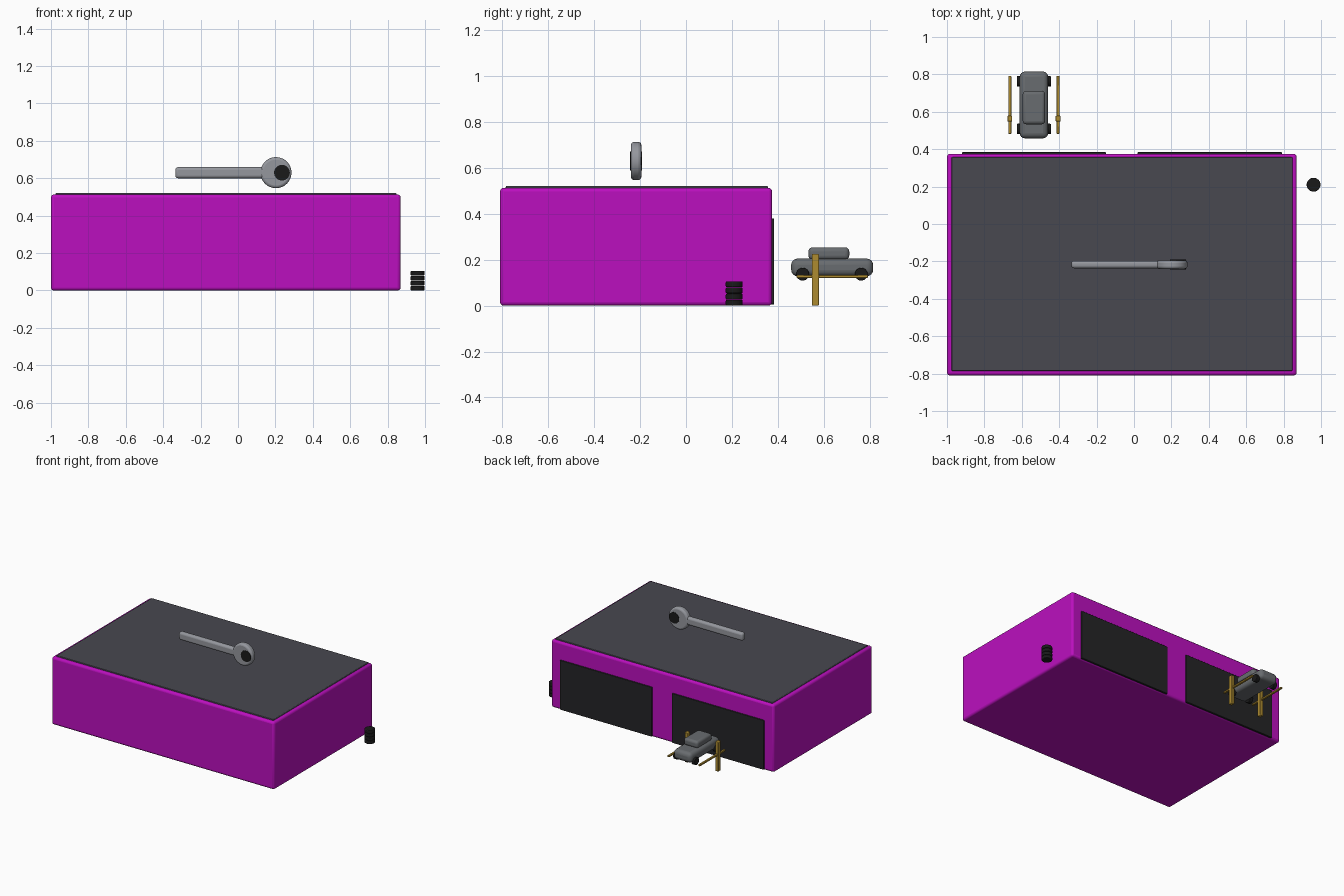
import bpy
from math import pi, radians

if "Cube" in bpy.data.objects:
    bpy.data.objects.remove(bpy.data.objects["Cube"])


def material(name, rgb):
    m = bpy.data.materials.new(name)
    m.diffuse_color = (*rgb, 1)
    m.use_nodes = True
    m.node_tree.nodes["Principled BSDF"].inputs["Base Color"].default_value = m.diffuse_color
    return m


PURPLE = material("purple_wall", (0.50, 0.005, 0.52))
ROOF = material("roof_grey", (0.065, 0.065, 0.08))
DARK = material("dark_door", (0.018, 0.018, 0.02))
RUBBER = material("rubber", (0.01, 0.01, 0.01))
STEEL = material("steel", (0.30, 0.31, 0.34))
CAR = material("car_grey", (0.14, 0.15, 0.16))
YELLOW = material("lift_yellow", (0.42, 0.26, 0.03))


def finish(ob, name, mat, bevel, segments):
    ob.name = name
    ob.data.materials.append(mat)
    if bevel:
        b = ob.modifiers.new("bevel", 'BEVEL')
        b.width = bevel
        b.segments = segments
        b.limit_method = 'ANGLE'
        b.angle_limit = radians(40)
    bpy.ops.object.shade_smooth_by_angle(angle=radians(35))
    return ob


def box(name, x, y, z, mat, bevel=0, segments=3):
    """Box from (min, max) ranges on each axis."""
    r = (x, y, z)
    bpy.ops.mesh.primitive_cube_add(size=1, location=[(a + b) / 2 for a, b in r])
    ob = bpy.context.object
    ob.scale = [b - a for a, b in r]
    bpy.ops.object.transform_apply(location=False, rotation=False, scale=True)
    return finish(ob, name, mat, bevel, segments)


def disc(name, loc, radius, depth, mat, axis='Z', bevel=0, sides=32):
    rot = {'X': (0, pi / 2, 0), 'Y': (pi / 2, 0, 0), 'Z': (0, 0, 0)}[axis]
    bpy.ops.mesh.primitive_cylinder_add(vertices=sides, radius=radius, depth=depth,
                                        location=loc, rotation=rot)
    return finish(bpy.context.object, name, mat, bevel, 3)


# Garage building with flat roof and two bay doors at the back
box("building", (-1.0, 0.87), (-0.81, 0.375), (0, 0.513), PURPLE, 0.016)
box("roof", (-0.975, 0.847), (-0.785, 0.357), (0.49, 0.521), ROOF, 0.004, 2)
for i, x0 in enumerate((-0.92, 0.02)):
    box(f"bay_door_{i + 1}", (x0, x0 + 0.77), (0.365, 0.384), (0.005, 0.38), DARK, 0.003, 2)

# Wrench sign floating above the roof
WY = -0.217
box("wrench_handle", (-0.335, 0.17), (WY - 0.02, WY + 0.02), (0.6, 0.66), STEEL, 0.015)
disc("wrench_head", (0.203, WY, 0.63), 0.083, 0.046, STEEL, 'Y', 0.014, 48)
disc("wrench_opening", (0.235, WY, 0.63), 0.042, 0.052, RUBBER, 'Y')

# Stack of four tyres
for i in range(4):
    disc(f"stacked_tyre_{i + 1}", (0.96, 0.21, 0.0125 + i * 0.0268), 0.037, 0.025,
         RUBBER, 'Z', 0.005)

# Car raised on the lift
CX = -0.535
box("car_body", (CX - 0.076, CX + 0.076), (0.458, 0.815), (0.128, 0.205), CAR, 0.028, 4)
box("car_cabin", (CX - 0.06, CX + 0.06), (0.533, 0.711), (0.2, 0.254), CAR, 0.018, 4)
for side in (-1, 1):
    for end, y in (("rear", 0.508), ("front", 0.763)):
        disc(f"car_wheel_{end}_{side}", (CX + side * 0.076, y, 0.137), 0.028, 0.03,
             RUBBER, 'X', 0.004, 24)

# Two-post lift
for side in (-1, 1):
    x = CX + side * 0.129
    box(f"lift_post_{side}", (x - 0.013, x + 0.013), (0.548, 0.579), (0, 0.225), YELLOW, 0.004, 2)
    box(f"lift_arm_{side}", (x - 0.008, x + 0.008), (0.482, 0.792), (0.12, 0.133), YELLOW, 0.003, 2)
